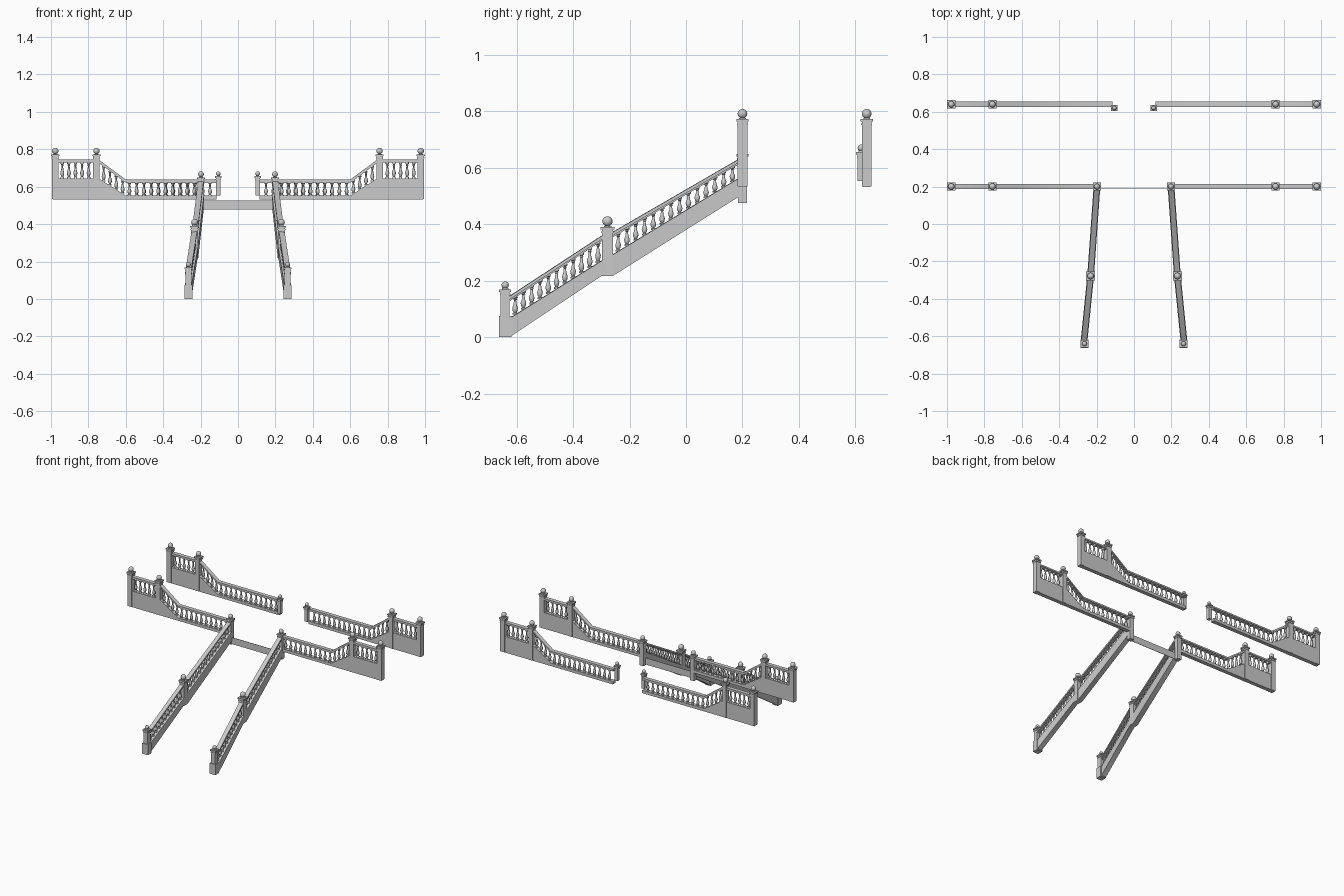
import bpy, bmesh, math
from mathutils import Vector, Matrix

if "Cube" in bpy.data.objects:
    bpy.data.objects.remove(bpy.data.objects["Cube"])


def finish(bm, name, mirror=True):
    bmesh.ops.recalc_face_normals(bm, faces=bm.faces[:])
    me = bpy.data.meshes.new(name)
    bm.to_mesh(me)
    bm.free()
    ob = bpy.data.objects.new(name, me)
    bpy.context.collection.objects.link(ob)
    bpy.ops.object.select_all(action='DESELECT')
    ob.select_set(True)
    bpy.context.view_layer.objects.active = ob
    bpy.ops.object.shade_smooth_by_angle(angle=math.radians(50))
    if mirror:
        ob.modifiers.new("Mirror", 'MIRROR').use_mirror_merge = False
    return ob


def box(bm, x, y, z0, z1, wx, wy):
    m = Matrix.Translation((x, y, (z0 + z1) / 2)) @ Matrix.Diagonal((wx, wy, z1 - z0, 1))
    bmesh.ops.create_cube(bm, size=1, matrix=m)


def beam(bm, stations, w):
    """Rectangular section swept through stations (x, y, z_bottom, z_top)."""
    a, b = stations[0], stations[-1]
    d = Vector((b[0] - a[0], b[1] - a[1], 0)).normalized()
    n = Vector((-d.y, d.x, 0)) * w / 2
    rings = []
    for x, y, z0, z1 in stations:
        rings.append([bm.verts.new(Vector((x, y, z)) + n * s)
                      for z, s in ((z0, -1), (z0, 1), (z1, 1), (z1, -1))])
    for r, q in zip(rings, rings[1:]):
        for i in range(4):
            j = (i + 1) % 4
            bm.faces.new((r[i], r[j], q[j], q[i]))
    bm.faces.new(rings[0])
    bm.faces.new(rings[-1])


def baluster(bm, x, y, z0, z1, sides=10):
    prof = [(.0, .009), (.08, .009), (.12, .005), (.22, .009), (.36, .0105),
            (.55, .006), (.78, .004), (.82, .007), (.88, .005), (.92, .009), (1, .009)]
    rings = []
    for t, r in prof:
        z = z0 + (z1 - z0) * t
        rings.append([bm.verts.new((x + r * math.cos(k * math.tau / sides),
                                    y + r * math.sin(k * math.tau / sides), z))
                      for k in range(sides)])
    for r, q in zip(rings, rings[1:]):
        for i in range(sides):
            j = (i + 1) % sides
            bm.faces.new((r[i], r[j], q[j], q[i]))


def post(bm, x, y, z0, cap, w, r):
    """Square shaft, stepped cap and ball finial; cap = underside of the cap."""
    box(bm, x, y, z0, cap, w, w)
    box(bm, x, y, cap - .012, cap - .006, w + .005, w + .005)
    box(bm, x, y, cap, cap + .009, w + .010, w + .010)
    box(bm, x, y, cap + .009, cap + .013, w * .7, w * .7)
    m = Matrix.Translation((x, y, cap + .011 + r))
    bmesh.ops.create_uvsphere(bm, u_segments=16, v_segments=10, radius=r, matrix=m)


def lerp(a, b, t):
    return a + (b - a) * t


def run(bm, a, b, n):
    """n evenly spaced balusters between stations a and b (x, y, z0, z1)."""
    for i in range(n):
        baluster(bm, *[lerp(p, q, (i + .5) / n) for p, q in zip(a, b)])


# Terrace walls: raised end, sloped step down, low balustrade
for label, y, xe in (("front", .20, .20), ("back", .64, .115)):
    bm = bmesh.new()
    beam(bm, [(.99, y, .532, .645), (.745, y, .532, .645),
              (.60, y, .532, .552), (xe, y, .532, .552)], .028)
    finish(bm, label + "_wall_base")

    bm = bmesh.new()
    tops = [(.98, .745), (.745, .745), (.60, .638), (xe, .638)]
    beam(bm, [(x, y, z - .011, z) for x, z in tops], .028)
    beam(bm, [(x, y, z - .017, z - .011) for x, z in tops], .018)
    finish(bm, label + "_wall_handrail")

    bm = bmesh.new()
    run(bm, (.957, y, .645, .729), (.781, y, .645, .729), 5)
    run(bm, (.735, y, .638, .722), (.60, y, .552, .622), 4)
    run(bm, (.60, y, .552, .622), (xe + .015, y, .552, .622), 10 if xe > .15 else 12)
    finish(bm, label + "_wall_balusters")

    bm = bmesh.new()
    for x in (.977, .757):
        post(bm, x, y, .533, .763, .034, .017)
    finish(bm, label + "_wall_posts")

# Small end posts of the back walls
bm = bmesh.new()
post(bm, .105, .62, .552, .647, .024, .012)
finish(bm, "back_end_post")

# Stair flights, splayed outwards toward the bottom
P0, P1, P2 = (.268, -.635), (.232, -.278), (.198, .20)


def at(y):
    a, b = (P0, P1) if y < P1[1] else (P1, P2)
    return lerp(a[0], b[0], (y - a[1]) / (b[1] - a[1]))


def st(y, z0, z1):
    return (at(y), y, z0, z1)


bm = bmesh.new()
beam(bm, [st(-.62, .004, .070), st(-.30, .217, .270),
          st(-.26, .217, .292), st(.19, .500, .565)], .036)
finish(bm, "stair_stringer")

bm = bmesh.new()
rail = [(-.63, .142), (-.30, .358), (-.26, .372), (.20, .638)]
beam(bm, [st(y, z - .012, z) for y, z in rail], .030)
beam(bm, [st(y, z - .018, z - .012) for y, z in rail], .019)
finish(bm, "stair_handrail")

bm = bmesh.new()
run(bm, st(-.620, .070, .135), st(-.297, .272, .345), 11)
run(bm, st(-.256, .294, .360), st(.180, .559, .613), 14)
finish(bm, "stair_balusters")

# Stair newel posts
bm = bmesh.new()
box(bm, .264, -.6405, 0, .074, .044, .044)
post(bm, .265, -.6405, .074, .160, .032, .013)
post(bm, *P1, .218, .381, .038, .018)
post(bm, *P2, .475, .640, .032, .0155)
finish(bm, "stair_newels")

# Thin riser panel between the two top newels
bm = bmesh.new()
box(bm, 0, .19, .478, .525, .38, .003)
finish(bm, "landing_riser", mirror=False)
